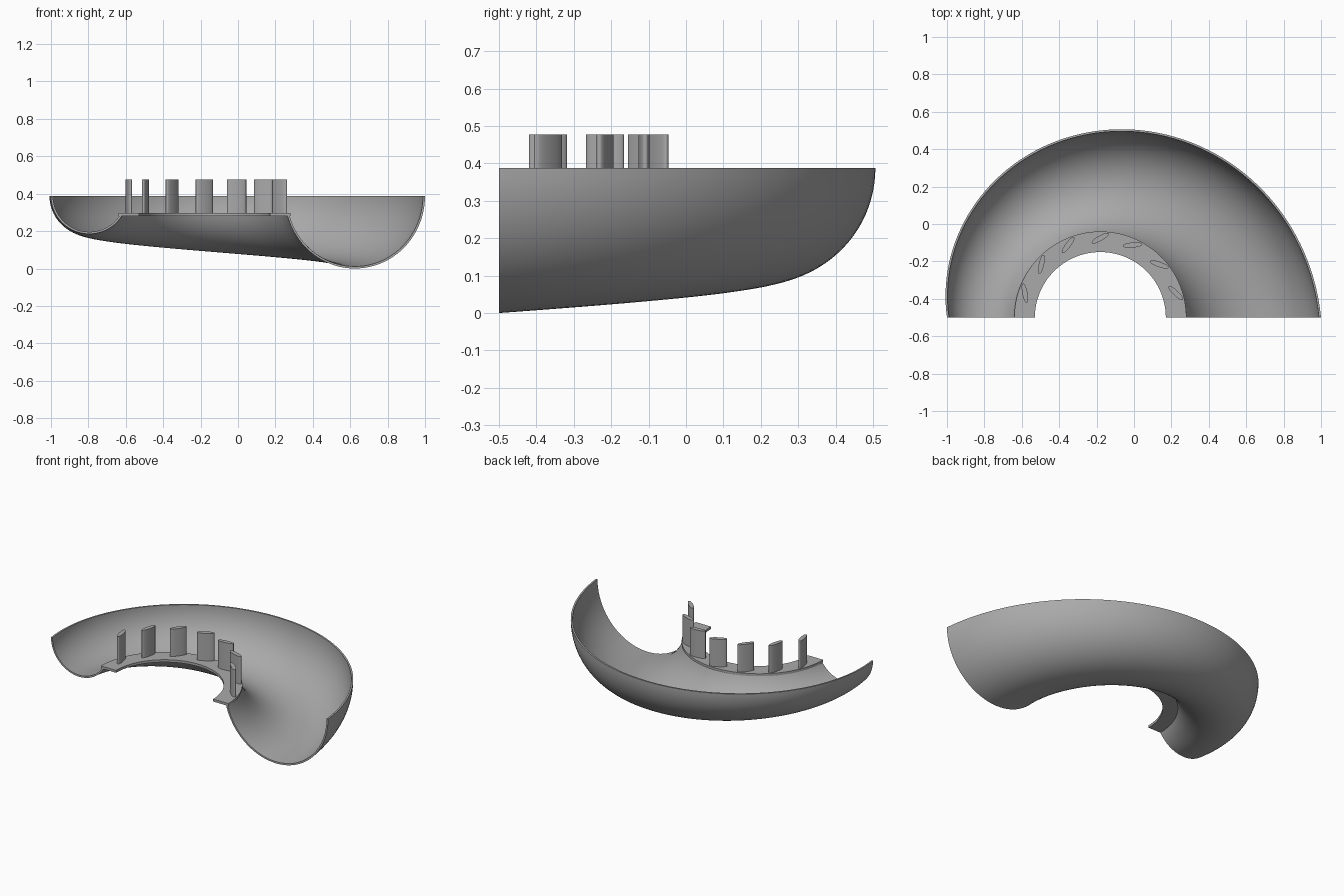
import bpy
import bmesh
from math import sin, cos, pi, asin, radians, copysign

if "Cube" in bpy.data.objects:
    bpy.data.objects.remove(bpy.data.objects["Cube"], do_unlink=True)

CX, CY = -0.18, -0.5      # axis of the spiral
TOP = 0.388               # open rim height
RING_LOW, RING_HIGH = 0.282, 0.298
WALL = 0.011

grey = bpy.data.materials.new("cast_grey")
grey.use_nodes = True
colour = (0.4, 0.4, 0.4, 1)
grey.diffuse_color = colour
grey.node_tree.nodes["Principled BSDF"].inputs["Base Color"].default_value = colour


def finish(name, bm):
    bmesh.ops.recalc_face_normals(bm, faces=bm.faces)
    mesh = bpy.data.meshes.new(name)
    bm.to_mesh(mesh)
    bm.free()
    mesh.materials.append(grey)
    obj = bpy.data.objects.new(name, mesh)
    bpy.context.collection.objects.link(obj)
    bpy.ops.object.select_all(action="DESELECT")
    obj.select_set(True)
    bpy.context.view_layer.objects.active = obj
    bpy.ops.object.shade_smooth_by_angle(angle=radians(35))
    return obj


def half_sweep(name, section, steps=72):
    """Sweep a closed (radius, z) section half way round the axis."""
    bm = bmesh.new()
    rows = []
    for i in range(steps + 1):
        t = i / steps
        a = pi * t
        rows.append([bm.verts.new((CX + r * cos(a), CY + r * sin(a), z))
                     for r, z in section(t)])
    n = len(rows[0])
    for one, two in zip(rows, rows[1:]):
        for j in range(n):
            k = (j + 1) % n
            bm.faces.new((one[j], one[k], two[k], two[j]))
    # close the cut ends with quads between the two skins
    for row in (rows[0], rows[-1]):
        for j in range(n // 2 - 1):
            bm.faces.new((row[j], row[j + 1], row[n - 2 - j], row[n - 1 - j]))
    return finish(name, bm)


def casing_section(t, count=40):
    """Open trough that shrinks along the spiral."""
    centre = 0.805 - 0.19 * t
    width = 0.375 - 0.17 * t
    depth = TOP - 0.185 * t

    def skin(inset, end_z):
        w, d = width - inset, depth - inset
        end = pi - asin((TOP - end_z) / d)
        return [(centre + w * cos(end * i / count), TOP - d * sin(end * i / count))
                for i in range(count + 1)]

    return skin(0, RING_LOW) + skin(WALL, RING_HIGH)[::-1]


def ring_section(t):
    return [(0.35, RING_LOW), (0.46, RING_LOW), (0.46, RING_HIGH), (0.35, RING_HIGH)]


half_sweep("volute_casing", casing_section)
half_sweep("vane_ring", ring_section)


def vane(index, angle, count=32):
    """Upright slim blade, turned outward from the ring tangent."""
    px, py = CX + 0.424 * cos(angle), CY + 0.424 * sin(angle)
    turn = angle - radians(61)
    bm = bmesh.new()
    loop = []
    for i in range(count):
        a = 2 * pi * i / count
        u = 0.052 * cos(a)
        v = 0.014 * copysign(abs(sin(a)) ** 0.8, sin(a))
        loop.append(bm.verts.new((px + u * cos(turn) - v * sin(turn),
                                  py + u * sin(turn) + v * cos(turn), RING_HIGH - 0.005)))
    base = bm.faces.new(loop)
    top = bmesh.ops.extrude_face_region(bm, geom=[base], use_keep_orig=True)
    for v in top["geom"]:
        if isinstance(v, bmesh.types.BMVert):
            v.co.z = 0.477
    finish(f"guide_vane_{index}", bm)


for i in range(7):
    vane(i + 1, radians(18 + 24 * i))
